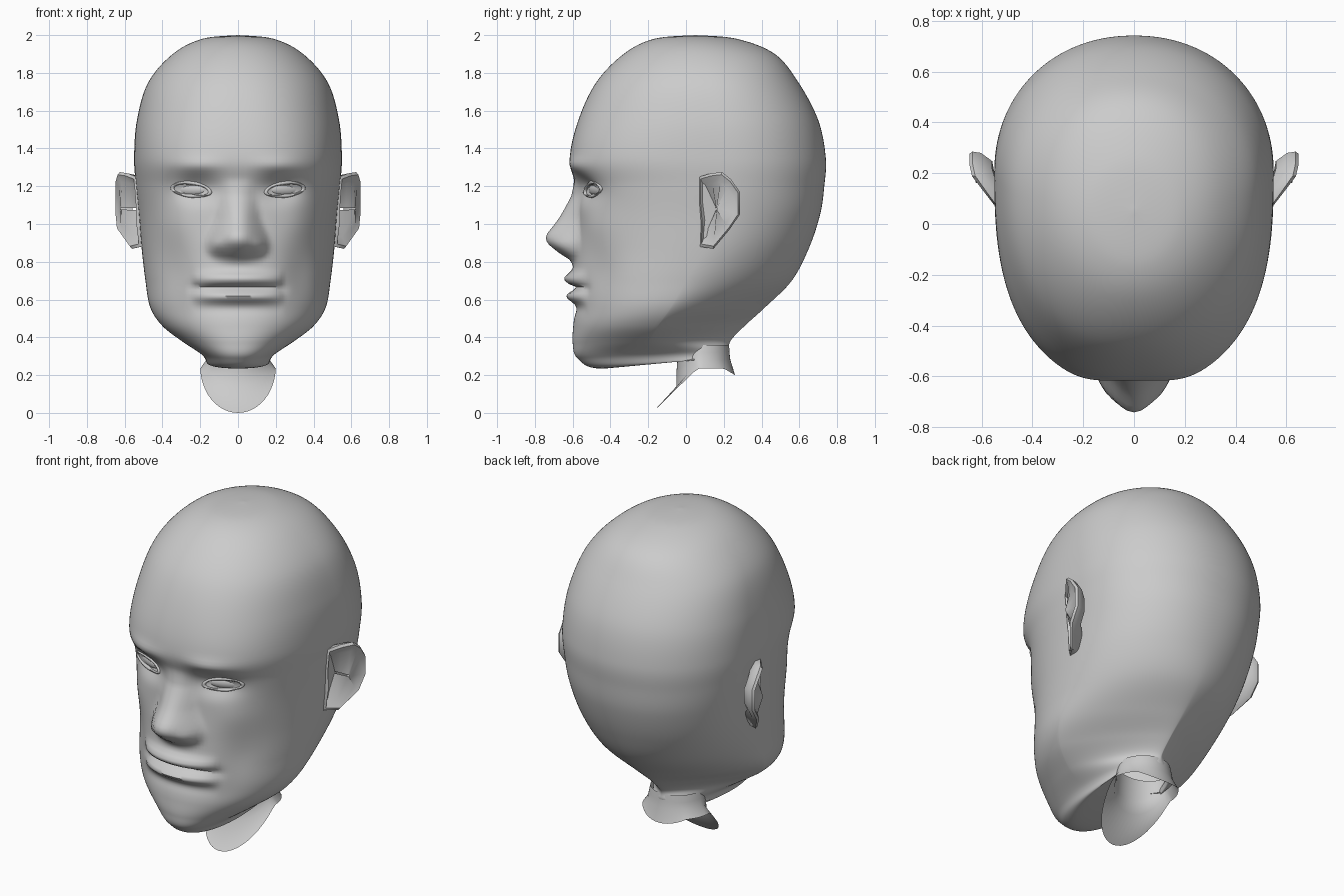
import bpy, bmesh, math
from mathutils import Vector
from mathutils.bvhtree import BVHTree

if "Cube" in bpy.data.objects:
    bpy.data.objects.remove(bpy.data.objects["Cube"])

skin = bpy.data.materials.new("plain grey")
skin.diffuse_color = (0.6, 0.6, 0.6, 1)
skin.use_nodes = True
skin.node_tree.nodes["Principled BSDF"].inputs["Base Color"].default_value = skin.diffuse_color


def finish(name, bm, angle=50):
    bmesh.ops.remove_doubles(bm, verts=bm.verts, dist=1e-5)
    bmesh.ops.recalc_face_normals(bm, faces=bm.faces)
    me = bpy.data.meshes.new(name)
    bm.to_mesh(me)
    bm.free()
    ob = bpy.data.objects.new(name, me)
    bpy.context.collection.objects.link(ob)
    me.materials.append(skin)
    bpy.ops.object.select_all(action='DESELECT')
    ob.select_set(True)
    bpy.context.view_layer.objects.active = ob
    bpy.ops.object.shade_smooth_by_angle(angle=math.radians(angle))
    return ob


def loft(rows):
    """Skin closed rings of points into a bmesh."""
    bm = bmesh.new()
    vs = [[bm.verts.new(p) for p in row] for row in rows]
    n = len(rows[0])
    for a, b in zip(vs, vs[1:]):
        for i in range(n):
            j = (i + 1) % n
            bm.faces.new((a[i], a[j], b[j], b[i]))
    return bm


def section(yf, yb, w, yc, nf, nb, count):
    """Egg-shaped horizontal section: separate roundness for front and back."""
    pts = []
    for i in range(count):
        a = 2 * math.pi * i / count
        c, s = math.cos(a), math.sin(a)
        e = 2 / (nf if s < 0 else nb)
        x = math.copysign(abs(c) ** e, c) * w
        y = yc + ((yf if s < 0 else yb) - yc) * abs(s) ** e
        pts.append((x, y))
    return pts


def spline(rows, steps):
    """Catmull-Rom interpolation of parameter rows."""
    out = []
    for i in range(len(rows) - 1):
        q = [rows[max(0, min(len(rows) - 1, i + k))] for k in (-1, 0, 1, 2)]
        for s in range(steps):
            t = s / steps
            out.append([0.5 * (2 * b + (c - a) * t + (2 * a - 5 * b + 4 * c - d) * t * t
                               + (3 * b - a - 3 * c + d) * t ** 3) for a, b, c, d in zip(*q)])
    return out + [list(rows[-1])]


def table(rows, z):
    """Smoothed lookup of (z, values...) rows, z descending."""
    if z >= rows[0][0]:
        return rows[0][1:]
    for a, b in zip(rows, rows[1:]):
        if z >= b[0]:
            t = (a[0] - z) / (a[0] - b[0])
            return [p + (q - p) * t for p, q in zip(a[1:], b[1:])]
    return rows[-1][1:]


def bump(x, z, cx, cz, sx, sz):
    return math.exp(-((abs(x) - cx) / sx) ** 2 - ((z - cz) / sz) ** 2)


# nose: height, ridge projection, half width
NOSE = [(1.24, 0, .09), (1.15, .03, .10), (1.02, .105, .13), (.94, .16, .165),
        (.90, .15, .175), (.85, .085, .17), (.81, .02, .14), (.78, 0, .12)]


def relief(x, z):
    """Forward projection of the facial features."""
    h, w = table(NOSE, z)
    u = min(1, abs(x) / w)
    d = h * (1 - u * u) ** 1.5
    d += .025 * bump(x, z, .115, .885, .04, .04)       # nostril wings
    d -= .055 * bump(x, z, .22, 1.185, .12, .07)       # eye sockets
    d += .018 * bump(x, z, .22, 1.31, .13, .04)        # brows
    d += .014 * bump(x, z, .33, 1.0, .10, .10)         # cheekbones
    d -= .018 * bump(x, z, .33, .74, .08, .12)         # cheek hollows
    f = max(0, 1 - (x / .24) ** 2) ** .6
    for amount, cz, sz in ((.046, .71, .033), (-.03, .662, .013), (.042, .615, .03), (-.008, .55, .03)):
        d += amount * f * math.exp(-((z - cz) / sz) ** 2)   # lips
    d -= .012 * bump(x, z, .235, .66, .03, .03)        # mouth corners
    return d


# head rings: z front, z back, y front, y back, half width, y of widest, roundness front, back
RINGS = [
    (2.0, 2.0, .05, .05, 0, .05, 2, 2),
    (1.98, 1.98, -.17, .27, .19, .05, 2, 2),
    (1.90, 1.90, -.33, .47, .345, .08, 2.1, 2.1),
    (1.75, 1.75, -.475, .595, .475, .12, 2.2, 2.1),
    (1.55, 1.55, -.57, .70, .535, .17, 2.4, 2.1),
    (1.35, 1.35, -.615, .74, .55, .2, 2.6, 2.1),
    (1.20, 1.20, -.585, .732, .54, .2, 2.5, 2.1),
    (1.05, 1.05, -.573, .71, .525, .17, 2.4, 2.1),
    (.87, .87, -.59, .65, .51, .1, 2.2, 2),
    (.70, .70, -.60, .56, .49, 0, 2.1, 1.8),
    (.56, .56, -.587, .42, .465, -.08, 2.1, 1.45),
    (.46, .46, -.597, .31, .40, -.15, 2.1, 1.25),
    (.37, .38, -.60, .235, .29, -.2, 2.1, 1.35),
    (.29, .33, -.575, .23, .19, -.2, 2.2, 2),
    (.235, .30, -.45, .225, .165, -.1, 2.2, 2.2),
    (.285, .29, -.05, .225, .16, .09, 2, 2),
]

rows = []
for zf, zb, yf, yb, w, yc, nf, nb in spline(RINGS, 9):
    row = []
    for x, y in section(yf, yb, w, yc, nf, nb, 176):
        z = zf + (zb - zf) * (y - yf) / max(yb - yf, 1e-6)
        front = max(0, min(1, (-.2 - y) / .15))
        row.append((x, y - front * relief(x, z), z))
    rows.append(row)
bm = loft(rows)
bm.normal_update()
skin_tree = BVHTree.FromBMesh(bm)
finish("head", bm, 60)

# neck: open stump with a bib-like flap at the front
clamp = lambda t: max(0, min(1, t))
NECK = [
    ((-.04, .225, .15), lambda y: .36),
    ((-.05, .23, .16), lambda y: .22 + .1 * clamp((y + .05) / .12)),
    ((-.05, .235, .168), lambda y: .14 + .14 * clamp((y + .05) / .12)),
    ((-.18, .26, .20), lambda y: .235 * clamp((y + .18) / .24) - .035 * clamp((y - .2) / .06)),
]
rows = [[(x, y, zfun(y)) for x, y in section(yf, yb, w, .07, 2, 2, 48)]
        for (yf, yb, w), zfun in NECK]
finish("neck", loft(rows), 60)


def on_skin(x, z):
    return skin_tree.ray_cast(Vector((x, -2, z)), Vector((0, 1, 0)))[0]


# ear outline in side view: y, z
EAR = [(.07, 1.25), (.13, 1.268), (.19, 1.275), (.24, 1.235), (.285, 1.17),
       (.285, 1.05), (.23, .97), (.145, .868), (.075, .88), (.08, 1.0), (.07, 1.13)]

for side, tag in ((1, "left"), (-1, "right")):
    # ear: slanted shell with a rim and a shallow bowl
    def ear_ring(scale, inset):
        ring = []
        for y, z in EAR:
            x = min(.648, .53 + .7 * (y - .06) + .08 * (z - 1.07)) - inset
            ring.append((side * x, .16 + (y - .16) * scale, 1.08 + (z - 1.08) * scale))
        return ring
    bm = loft([ear_ring(.03, .025), ear_ring(.72, .02), ear_ring(.93, 0),
               ear_ring(1, .012), ear_ring(.96, .045), ear_ring(.7, .09)])
    finish(tag + "_ear", bm, 40)

    # eyeball set in the socket, turned to follow the face
    c = on_skin(side * .245, 1.183)
    bpy.ops.mesh.primitive_uv_sphere_add(segments=24, ring_count=12, radius=1,
                                         location=(c.x, c.y + .014, c.z),
                                         rotation=(0, 0, side * math.radians(23)))
    eye = bpy.context.object
    eye.name = tag + "_eyeball"
    eye.scale = (.098, .026, .034)
    eye.data.materials.append(skin)
    bpy.ops.object.shade_smooth()

    # eyelids: tube around the almond-shaped opening
    rim = []
    for i in range(28):
        a = 2 * math.pi * i / 28
        h = .04 if math.sin(a) > 0 else .03
        x = .247 - .1 * math.cos(a)
        z = 1.178 + h * math.sin(a) - .01 * math.cos(a)
        rim.append(on_skin(side * x, z))
    rows = []
    for i in range(29):
        p = rim[i % 28]
        out = Vector((p.x - side * .247, 0, p.z - 1.178)).normalized()
        rows.append([p + out * (.011 * math.cos(k * math.pi / 4))
                     + Vector((0, -.012 * math.sin(k * math.pi / 4), 0)) for k in range(8)])
    finish(tag + "_eyelids", loft(rows), 60)
